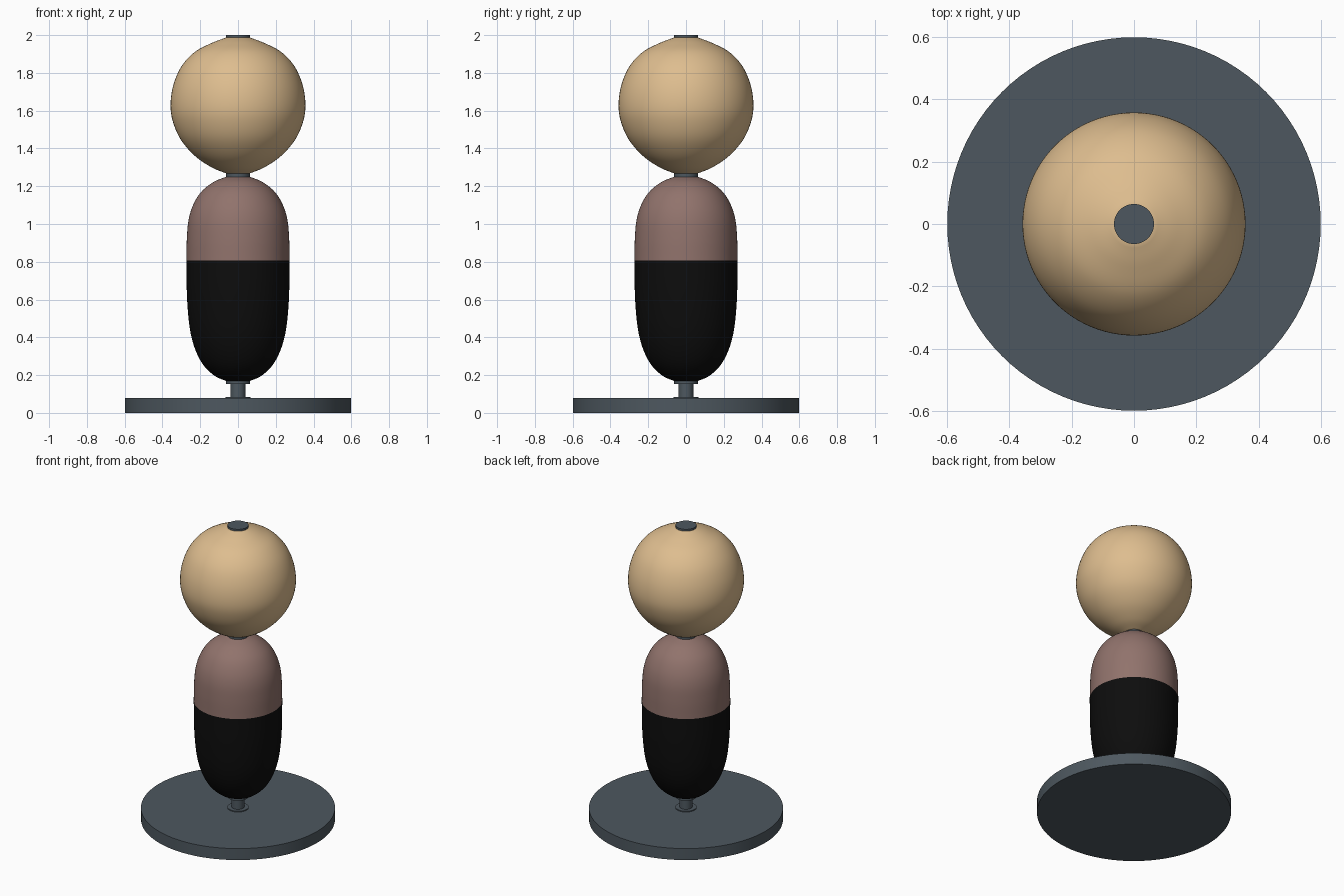
import bpy, bmesh, math
from mathutils import Vector

if "Cube" in bpy.data.objects:
    bpy.data.objects.remove(bpy.data.objects["Cube"])


def material(name, rgb):
    m = bpy.data.materials.new(name)
    m.use_nodes = True
    m.diffuse_color = (*rgb, 1)
    m.node_tree.nodes["Principled BSDF"].inputs["Base Color"].default_value = (*rgb, 1)
    return m


slate = material("slate grey", (0.075, 0.097, 0.115))
tan = material("pale wood", (0.73, 0.51, 0.275))
brown = material("dusty brown", (0.283, 0.171, 0.15))
black = material("black", (0.004, 0.004, 0.004))


def rounded(points, steps=6):
    """Smooth curve through (radius, height) points."""
    p = [Vector(q) for q in points]
    p = [2 * p[0] - p[1]] + p + [2 * p[-1] - p[-2]]
    out = []
    for a, b, c, d in zip(p, p[1:], p[2:], p[3:]):
        for i in range(steps):
            t = i / steps
            out.append(0.5 * (2 * b + (c - a) * t + (2 * a - 5 * b + 4 * c - d) * t**2
                              + (3 * b - a - 3 * c + d) * t**3))
    return out + [p[-2]]


def lathe(name, profile, mat, sides=96):
    """Spin a (radius, height) profile, listed from bottom to top, round z."""
    bm = bmesh.new()
    rings = [[bm.verts.new((r * math.cos(k * math.tau / sides),
                            r * math.sin(k * math.tau / sides), z))
              for k in range(sides)] for r, z in profile]
    for low, high in zip(rings, rings[1:]):
        for k in range(sides):
            n = (k + 1) % sides
            bm.faces.new((low[k], low[n], high[n], high[k]))
    bm.faces.new(rings[0][::-1])
    bm.faces.new(rings[-1])
    mesh = bpy.data.meshes.new(name)
    bm.to_mesh(mesh)
    bm.free()
    mesh.materials.append(mat)
    obj = bpy.data.objects.new(name, mesh)
    bpy.context.collection.objects.link(obj)
    bpy.ops.object.select_all(action="DESELECT")
    obj.select_set(True)
    bpy.context.view_layer.objects.active = obj
    bpy.ops.object.shade_smooth_by_angle(angle=math.radians(35))
    return obj


def disc(name, radius, bottom, top):
    return lathe(name, [(radius, bottom), (radius, top)], slate)


# Stand, rod and washers
disc("base_plate", 0.598, 0, 0.078)
disc("base_washer", 0.065, 0.078, 0.084)
disc("rod", 0.039, 0.08, 1.99)
disc("lower_washer", 0.063, 0.153, 0.172)
disc("neck_washer", 0.063, 1.248, 1.27)
disc("top_cap", 0.064, 1.984, 2.0)

# Body, split into two coloured halves
lower = [(0.06, 0.168), (0.12, 0.194), (0.177, 0.245), (0.218, 0.315),
         (0.246, 0.4), (0.262, 0.5), (0.271, 0.64), (0.273, 0.807)]
upper = [(0.273, 0.807), (0.271, 0.92), (0.262, 1.02), (0.238, 1.1),
         (0.195, 1.17), (0.13, 1.222), (0.06, 1.251)]
lathe("lower_body", rounded(lower), black)
lathe("upper_body", rounded(upper), brown)

# Head: round below, slightly drawn up to the cap above
head = [(0.06, 1.267), (0.14, 1.3), (0.23, 1.362), (0.305, 1.45), (0.347, 1.55),
        (0.357, 1.64), (0.341, 1.74), (0.299, 1.835), (0.23, 1.91),
        (0.14, 1.958), (0.064, 1.987)]
lathe("head", rounded(head), tan)
